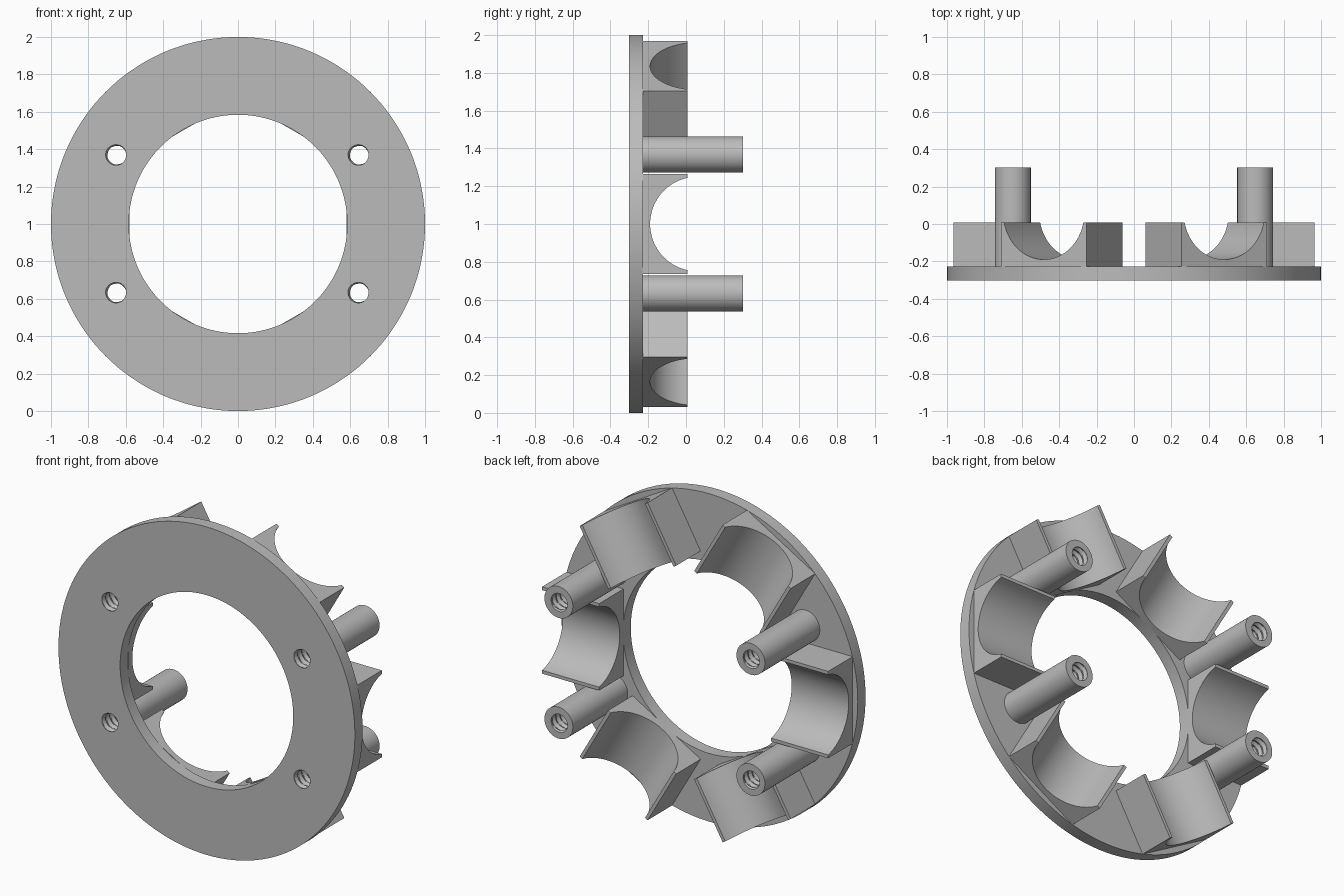
import bpy, bmesh, math
from mathutils import Vector

if "Cube" in bpy.data.objects:
    bpy.data.objects.remove(bpy.data.objects["Cube"], do_unlink=True)

CENTRE = Vector((0, 0, 1))
FRONT, PLATE_BACK, SADDLE_BACK, POST_BACK = -0.302, -0.227, 0.008, 0.302

grey = bpy.data.materials.new("plain grey")
grey.use_nodes = True
colour = (0.5, 0.5, 0.5, 1)
grey.diffuse_color = colour
grey.node_tree.nodes["Principled BSDF"].inputs["Base Color"].default_value = colour


def add_object(name, bm):
    bmesh.ops.recalc_face_normals(bm, faces=bm.faces)
    mesh = bpy.data.meshes.new(name)
    bm.to_mesh(mesh)
    bm.free()
    mesh.materials.append(grey)
    obj = bpy.data.objects.new(name, mesh)
    bpy.context.collection.objects.link(obj)
    return obj


def smooth(obj):
    bpy.ops.object.select_all(action='DESELECT')
    obj.select_set(True)
    bpy.context.view_layer.objects.active = obj
    bpy.ops.object.shade_smooth_by_angle(angle=math.radians(30))


def lathe(name, rows, sides, centre, closed=False):
    """Rows are (radius function of angle, y); closed joins the last row to the first."""
    bm = bmesh.new()
    rings = []
    for radius, y in rows:
        ring = []
        for i in range(sides):
            a = math.tau * i / sides
            r = radius(a)
            ring.append(bm.verts.new(centre + Vector((r * math.cos(a), y, r * math.sin(a)))))
        rings.append(ring)
    pairs = list(zip(rings, rings[1:]))
    if closed:
        pairs.append((rings[-1], rings[0]))
    else:
        bm.faces.new(rings[0])
        bm.faces.new(rings[-1])
    for low, high in pairs:
        for i in range(sides):
            j = (i + 1) % sides
            bm.faces.new((low[i], low[j], high[j], high[i]))
    return add_object(name, bm)


def cut(obj, cutter):
    mod = obj.modifiers.new("threaded hole", 'BOOLEAN')
    mod.operation = 'DIFFERENCE'
    mod.solver = 'EXACT'
    mod.object = cutter
    bpy.context.view_layer.objects.active = obj
    bpy.ops.object.modifier_apply(modifier=mod.name)


# Flat ring plate
outer, inner = (lambda a: 1.0), (lambda a: 0.584)
plate = lathe("ring_plate", [(outer, FRONT), (outer, PLATE_BACK),
                             (inner, PLATE_BACK), (inner, FRONT)], 144, CENTRE, closed=True)


# Cradle saddles: a block with a round trough running outward
def saddle(name, angle, half=0.265, trough=0.25, axis_y=0.06, steps=40):
    out = Vector((math.cos(angle), 0, math.sin(angle)))
    side = Vector((-math.sin(angle), 0, math.cos(angle)))
    start = math.asin((SADDLE_BACK - axis_y) / trough)
    profile = [(-half, SADDLE_BACK), (-half, PLATE_BACK), (half, PLATE_BACK), (half, SADDLE_BACK)]
    for i in range(steps + 1):
        a = start - (math.pi + 2 * start) * i / steps
        profile.append((trough * math.cos(a), axis_y + trough * math.sin(a)))
    bm = bmesh.new()
    face = bm.faces.new([bm.verts.new(CENTRE + out * 0.58 + side * t + Vector((0, y, 0)))
                         for t, y in profile])
    ext = bmesh.ops.extrude_face_region(bm, geom=[face])
    verts = [v for v in ext["geom"] if isinstance(v, bmesh.types.BMVert)]
    bmesh.ops.translate(bm, verts=verts, vec=out * 0.385)
    if face.is_valid and all(len(e.link_faces) > 2 for e in face.edges):
        bm.faces.remove(face)
    smooth(add_object(name, bm))


for n in range(6):
    saddle(f"saddle_{n + 1}", math.radians(60 * n))


# Posts with a helical thread through post and plate
def thread_rows(pitch=0.04, per_turn=6):
    count = int((POST_BACK - FRONT + 0.04) / pitch * per_turn)
    rows = []
    for k in range(count + 1):
        y = FRONT - 0.02 + pitch * k / per_turn

        def radius(a, y=y):
            phase = (y / pitch - a / math.tau) % 1
            return 0.049 + 0.024 * abs(phase - 0.5)
        rows.append((radius, y))
    return rows


for sx, side_name in ((1, "left"), (-1, "right")):
    for sz, level in ((1, "upper"), (-1, "lower")):
        at = CENTRE + Vector((0.648 * sx, 0, 0.368 * sz))
        wall = lambda a: 0.096
        post = lathe(f"{level}_{side_name}_post", [(wall, PLATE_BACK), (wall, POST_BACK)], 48, at)
        cutter = lathe("thread_cutter", thread_rows(), 32, at)
        cut(post, cutter)
        cut(plate, cutter)
        bpy.data.objects.remove(cutter, do_unlink=True)
        smooth(post)
smooth(plate)
